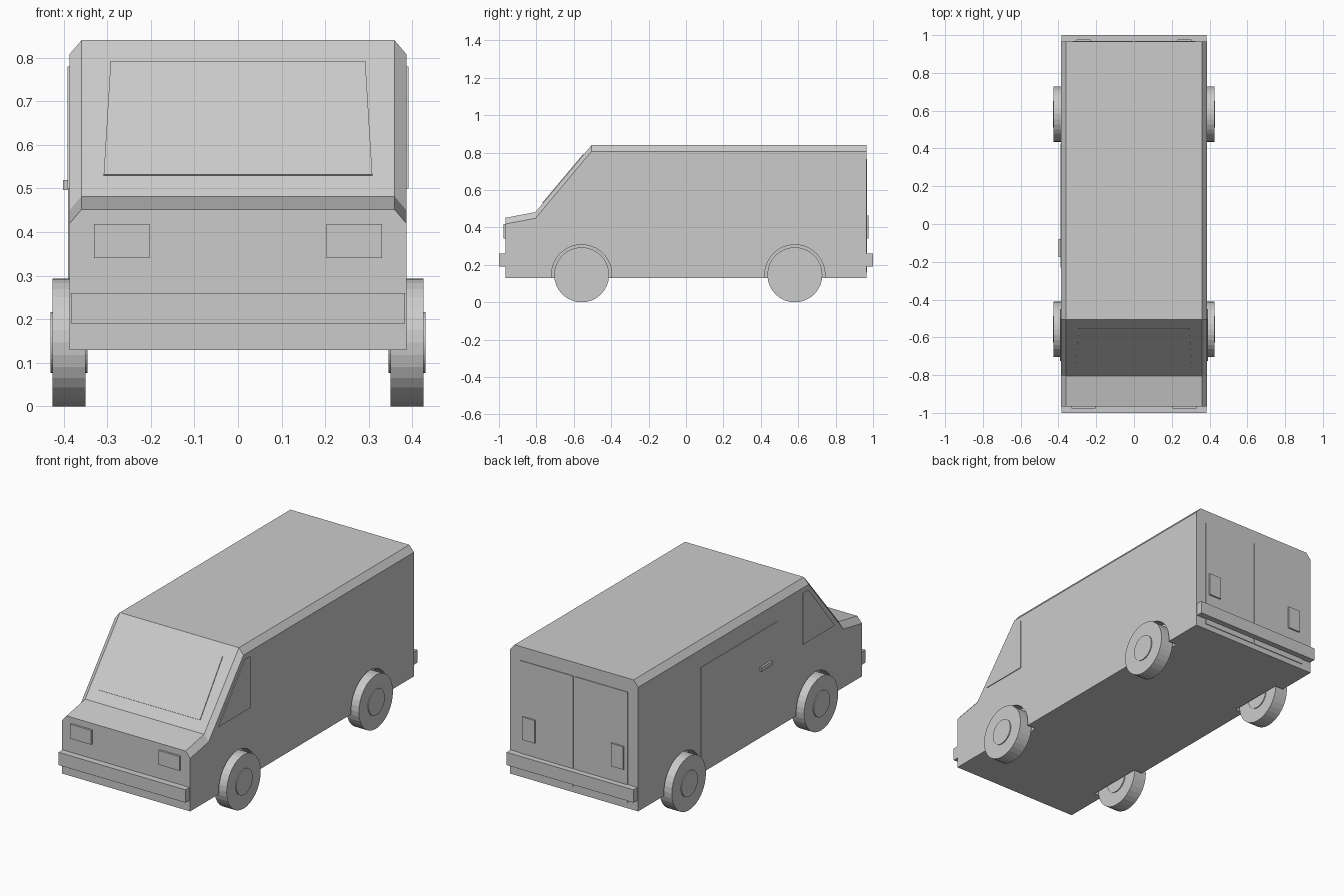
import bpy, bmesh
from math import pi
from mathutils import Vector

cube = bpy.data.objects.get("Cube")
if cube:
    bpy.data.objects.remove(cube, do_unlink=True)

GREY = (0.6, 0.6, 0.6, 1)
paint = bpy.data.materials.new("plain grey")
paint.use_nodes = True
paint.diffuse_color = GREY
paint.node_tree.nodes["Principled BSDF"].inputs["Base Color"].default_value = GREY


def finish(name, bm):
    bmesh.ops.recalc_face_normals(bm, faces=bm.faces)
    mesh = bpy.data.meshes.new(name)
    bm.to_mesh(mesh)
    bm.free()
    mesh.materials.append(paint)
    obj = bpy.data.objects.new(name, mesh)
    bpy.context.collection.objects.link(obj)
    return obj


def box(name, lo, hi):
    lo, hi = Vector(lo), Vector(hi)
    bm = bmesh.new()
    bmesh.ops.create_cube(bm, size=1)
    for v in bm.verts:
        v.co = (lo + hi) / 2 + v.co * (hi - lo)
    return finish(name, bm)


def plate(name, outline, offset):
    """Extrude a flat outline into a thin raised panel."""
    bm = bmesh.new()
    face = bm.faces.new([bm.verts.new(p) for p in outline])
    out = bmesh.ops.extrude_face_region(bm, geom=[face])
    moved = [g for g in out["geom"] if isinstance(g, bmesh.types.BMVert)]
    bmesh.ops.translate(bm, verts=moved, vec=offset)
    return finish(name, bm)


def drum(bm, radius, x0, x1, y, z, sides=32):
    """Add a cylinder lying along x."""
    verts = bmesh.ops.create_cone(bm, cap_ends=True, segments=sides, radius1=radius,
                                  radius2=radius, depth=abs(x1 - x0))["verts"]
    for v in verts:
        a, b, c = v.co
        v.co = ((x0 + x1) / 2 + c, y + a, z + b)


# Body: side profile lofted across four sections, lowered at the sides for the chamfer
SIDE, INNER, END, FLOOR, DROP = 0.387, 0.359, 0.965, 0.13, 0.033
upper = [(-END, 0.452), (-0.805, 0.482), (-0.505, 0.84), (END, 0.84)]
bm = bmesh.new()
rings = []
for x, drop in ((-SIDE, DROP), (-INNER, 0), (INNER, 0), (SIDE, DROP)):
    points = [(-END, FLOOR)] + [(y, z - drop) for y, z in upper] + [(END, FLOOR)]
    rings.append([bm.verts.new((x, y, z)) for y, z in points])
for a, b in zip(rings, rings[1:]):
    for i in range(len(a)):
        j = (i + 1) % len(a)
        bm.faces.new((a[i], a[j], b[j], b[i]))
bm.faces.new(rings[0])
bm.faces.new(rings[-1])
body = finish("van_body", bm)

# Wheel arches cut into the body
AXLES = {"front": -0.558, "rear": 0.582}
HUB_Z = 0.147
bm = bmesh.new()
for y in AXLES.values():
    for s in (-1, 1):
        drum(bm, 0.161, s * 0.335, s * 0.5, y, HUB_Z, 48)
cutter = finish("arch_cutter", bm)
cutter.hide_render = True
cut = body.modifiers.new("wheel arches", "BOOLEAN")
cut.operation = "DIFFERENCE"
cut.solver = "EXACT"
cut.object = cutter
bpy.context.view_layer.objects.active = body
bpy.ops.object.modifier_apply(modifier=cut.name)
bpy.data.objects.remove(cutter, do_unlink=True)

# Parts repeated on both sides
for s, side in ((1, "left"), (-1, "right")):
    for end, y in AXLES.items():
        bm = bmesh.new()
        drum(bm, HUB_Z, s * 0.35, s * 0.425, y, HUB_Z)
        finish(f"{end}_{side}_wheel", bm)
        bm = bmesh.new()
        drum(bm, 0.07, s * 0.345, s * 0.43, y, HUB_Z)
        finish(f"{end}_{side}_hub", bm)

    window = [(-0.725, 0.5), (-0.45, 0.5), (-0.45, 0.78), (-0.5, 0.78)]
    plate(f"{side}_cab_window", [(s * SIDE, y, z) for y, z in window], (s * 0.004, 0, 0))

    def mirrored_box(name, x0, x1, y0, y1, z0, z1):
        box(f"{side}_{name}", (min(s * x0, s * x1), y0, z0), (max(s * x0, s * x1), y1, z1))

    mirrored_box("headlight", 0.203, 0.33, -0.976, -END, 0.34, 0.418)
    mirrored_box("tail_light", 0.23, 0.305, END, 0.977, 0.34, 0.465)
    mirrored_box("rear_door", 0.005, 0.325, END, 0.969, 0.16, 0.765)

# Windscreen on the sloping front
foot, head = Vector((0, *upper[1])), Vector((0, *upper[2]))
slope = head - foot
normal = Vector((0, -slope.z, slope.y)).normalized()


def on_screen(x, z):
    p = foot + slope * ((z - foot.z) / slope.z)
    return (x, p.y, p.z)


plate("windscreen", [on_screen(-0.308, 0.53), on_screen(0.308, 0.53),
                     on_screen(0.292, 0.79), on_screen(-0.292, 0.79)], normal * 0.004)

# Sliding door and its handle, on one side only
box("sliding_door", (-SIDE - 0.003, -0.23, 0.22), (-SIDE, 0.426, 0.71))
box("sliding_door_handle", (-0.401, -0.175, 0.497), (-SIDE, -0.08, 0.519))

# Bumpers
box("front_bumper", (-0.383, -1, 0.19), (0.383, -END, 0.26))
box("rear_bumper", (-0.383, END, 0.19), (0.383, 1, 0.26))
